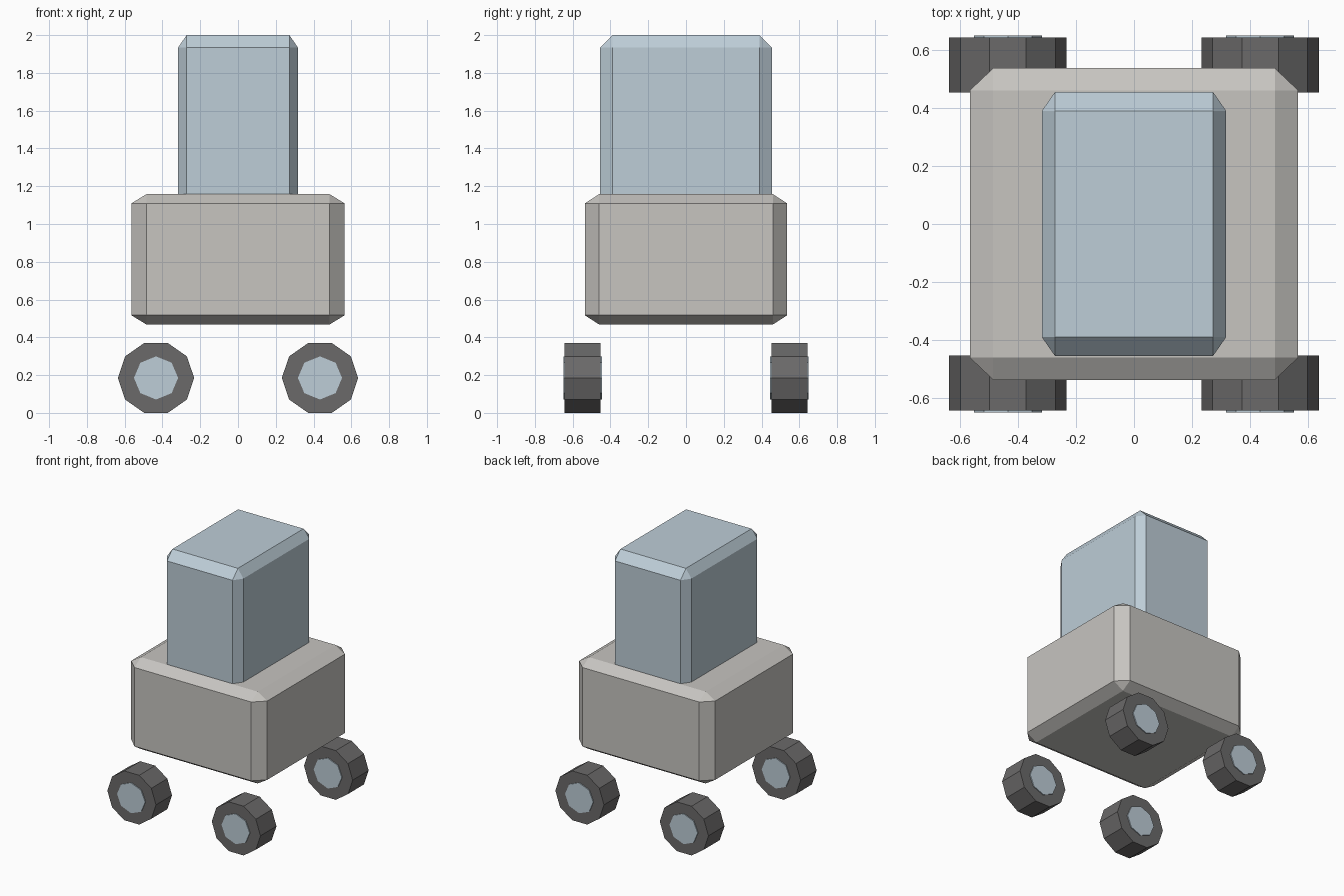
import bpy
import bmesh
from math import pi
from mathutils import Matrix, Vector

# Remove the default cube
if "Cube" in bpy.data.objects:
    bpy.data.objects.remove(bpy.data.objects["Cube"], do_unlink=True)


def make_material(name, rgb):
    mat = bpy.data.materials.new(name)
    mat.use_nodes = True
    colour = (*rgb, 1.0)
    mat.diffuse_color = colour
    mat.node_tree.nodes["Principled BSDF"].inputs["Base Color"].default_value = colour
    return mat


def finish(bm, name, mat, location):
    bmesh.ops.recalc_face_normals(bm, faces=bm.faces)
    mesh = bpy.data.meshes.new(name)
    bm.to_mesh(mesh)
    bm.free()
    mesh.materials.append(mat)
    obj = bpy.data.objects.new(name, mesh)
    obj.location = location
    bpy.context.collection.objects.link(obj)
    return obj


def chamfered_box(name, mat, half_x, half_y, bottom, top):
    """Unit cube with chamfered edges, stretched to size."""
    bm = bmesh.new()
    bmesh.ops.create_cube(bm, size=1)
    bmesh.ops.bevel(bm, geom=bm.edges[:], offset=0.071, segments=1,
                    profile=0.5, affect='EDGES')
    bmesh.ops.scale(bm, verts=bm.verts,
                    vec=Vector((2 * half_x, 2 * half_y, top - bottom)))
    return finish(bm, name, mat, (0, 0, (bottom + top) / 2))


def disc(name, mat, sides, radius_x, radius_z, depth, location):
    """Low-poly cylinder along y with a corner on the x axis."""
    bm = bmesh.new()
    bmesh.ops.create_cone(bm, cap_ends=True, segments=sides,
                          radius1=1, radius2=1, depth=depth)
    first = max(bm.verts, key=lambda v: v.co.x).co
    turn = Vector((1, 0)).angle_signed(Vector((first.x, first.y)))
    bmesh.ops.rotate(bm, verts=bm.verts, matrix=Matrix.Rotation(turn, 3, 'Z'))
    bmesh.ops.rotate(bm, verts=bm.verts, matrix=Matrix.Rotation(pi / 2, 3, 'X'))
    bmesh.ops.scale(bm, verts=bm.verts, vec=Vector((radius_x, 1, radius_z)))
    return finish(bm, name, mat, location)


stone = make_material("warm_grey", (0.57, 0.555, 0.53))
glass = make_material("pale_blue", (0.51, 0.61, 0.68))
rubber = make_material("dark_grey", (0.145, 0.142, 0.142))

# Body and cabin
chamfered_box("body", stone, 0.565, 0.536, 0.468, 1.158)
chamfered_box("cabin", glass, 0.317, 0.454, 1.08, 2.0)

# Four wheels, each with a hub running right through
for side, x in (("left", 0.434), ("right", -0.434)):
    for end, y in (("front", -0.547), ("back", 0.547)):
        centre = (x, y, 0.185)
        disc(f"{end}_{side}_wheel", rubber, 10, 0.202, 0.1945, 0.19, centre)
        disc(f"{end}_{side}_hub", glass, 8, 0.117, 0.114, 0.204, centre)
